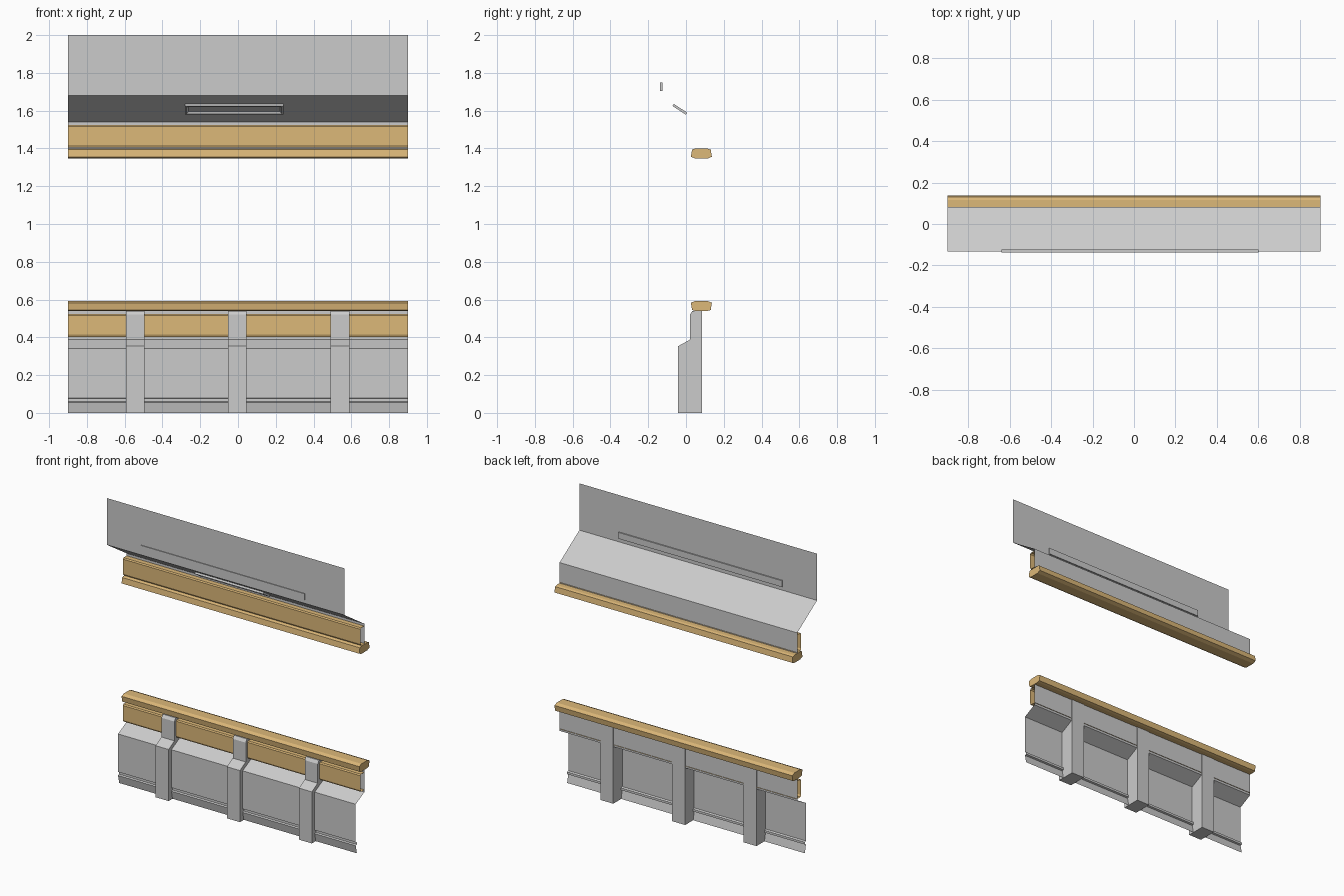
import bpy, bmesh
from mathutils import Vector

if "Cube" in bpy.data.objects:
    bpy.data.objects.remove(bpy.data.objects["Cube"])

HALF = 0.9

wood = bpy.data.materials.new("wood")
wood.diffuse_color = (0.72, 0.48, 0.19, 1)
wood.use_nodes = True
wood.node_tree.nodes["Principled BSDF"].inputs["Base Color"].default_value = wood.diffuse_color


def extrude(name, profile, x0=-HALF, x1=HALF, closed=False, mat=None):
    """Sweep a (y, z) profile along x; closed profiles get end caps."""
    bm = bmesh.new()
    a = [bm.verts.new((x0, y, z)) for y, z in profile]
    b = [bm.verts.new((x1, y, z)) for y, z in profile]
    n = len(profile)
    for i in range(n if closed else n - 1):
        j = (i + 1) % n
        bm.faces.new((a[i], b[i], b[j], a[j]))
    if closed:
        bm.faces.new(a)
        bm.faces.new(b[::-1])
        bmesh.ops.recalc_face_normals(bm, faces=bm.faces)
    me = bpy.data.meshes.new(name)
    bm.to_mesh(me)
    bm.free()
    ob = bpy.data.objects.new(name, me)
    bpy.context.collection.objects.link(ob)
    if mat:
        me.materials.append(mat)
    return ob


# Lower wall sheet: kick plate, groove, panel, sill, recessed back strip
extrude("lower_wall", [(0.0, 0.0), (-0.012, 0.056), (0.0, 0.06), (0.0, 0.075),
                       (-0.012, 0.08), (-0.012, 0.34), (0.082, 0.388), (0.082, 0.54)])

# Upper wall sheet: strip above the window, sloped soffit, fascia
extrude("upper_wall", [(0.082, 1.397), (0.082, 1.54), (-0.132, 1.68), (-0.132, 2.0)])

# Wooden cladding strips in front of the recessed walls
clad = [(0.086, 0.403), (0.046, 0.403), (0.04, 0.415), (0.04, 0.515), (0.046, 0.523), (0.08, 0.523)]
for label, dz in (("lower", 0), ("upper", 1.002)):
    extrude(label + "_cladding", [(y, z + dz) for y, z in clad], mat=wood)

# Window rails, the upper one mirrored
rail = [(0.026, 0.583), (0.05, 0.593), (0.113, 0.593), (0.137, 0.583),
        (0.131, 0.545), (0.115, 0.54), (0.048, 0.54), (0.032, 0.545)]
extrude("lower_rail", rail, closed=True, mat=wood)
extrude("upper_rail", [(y, 1.939 - z) for y, z in rail], closed=True, mat=wood)

# Posts
post = [(-0.042, 0), (-0.042, 0.353), (0.021, 0.388), (0.021, 0.52), (0.034, 0.54),
        (0.086, 0.54), (0.086, 0)]
for i, x in enumerate((-0.545, -0.005, 0.54)):
    extrude(f"post_{i + 1}", post, x - 0.049, x + 0.049, closed=True)

# Long strip panel on the fascia
extrude("fascia_panel", [(-0.137, 1.705), (-0.137, 1.748), (-0.124, 1.748), (-0.124, 1.705)],
        -0.64, 0.6, closed=True)

# Soffit panel following the slope, with a recessed underside
s = Vector((0.214, -0.14)).normalized()
n = Vector((s.y, -s.x))
p0 = Vector((-0.064, 1.6355))
p1 = p0 + s * 0.084
vent = extrude("soffit_panel", [p0, p1, p1 + n * 0.013, p0 + n * 0.013], -0.28, 0.24, closed=True)
bm = bmesh.new()
bm.from_mesh(vent.data)
bm.normal_update()
down = Vector((0, n.x, n.y))
under = max(bm.faces, key=lambda f: f.normal.dot(down))
bmesh.ops.inset_region(bm, faces=[under], thickness=0.012)
bmesh.ops.inset_region(bm, faces=[under], thickness=0.012, depth=-0.008)
bm.to_mesh(vent.data)
bm.free()
